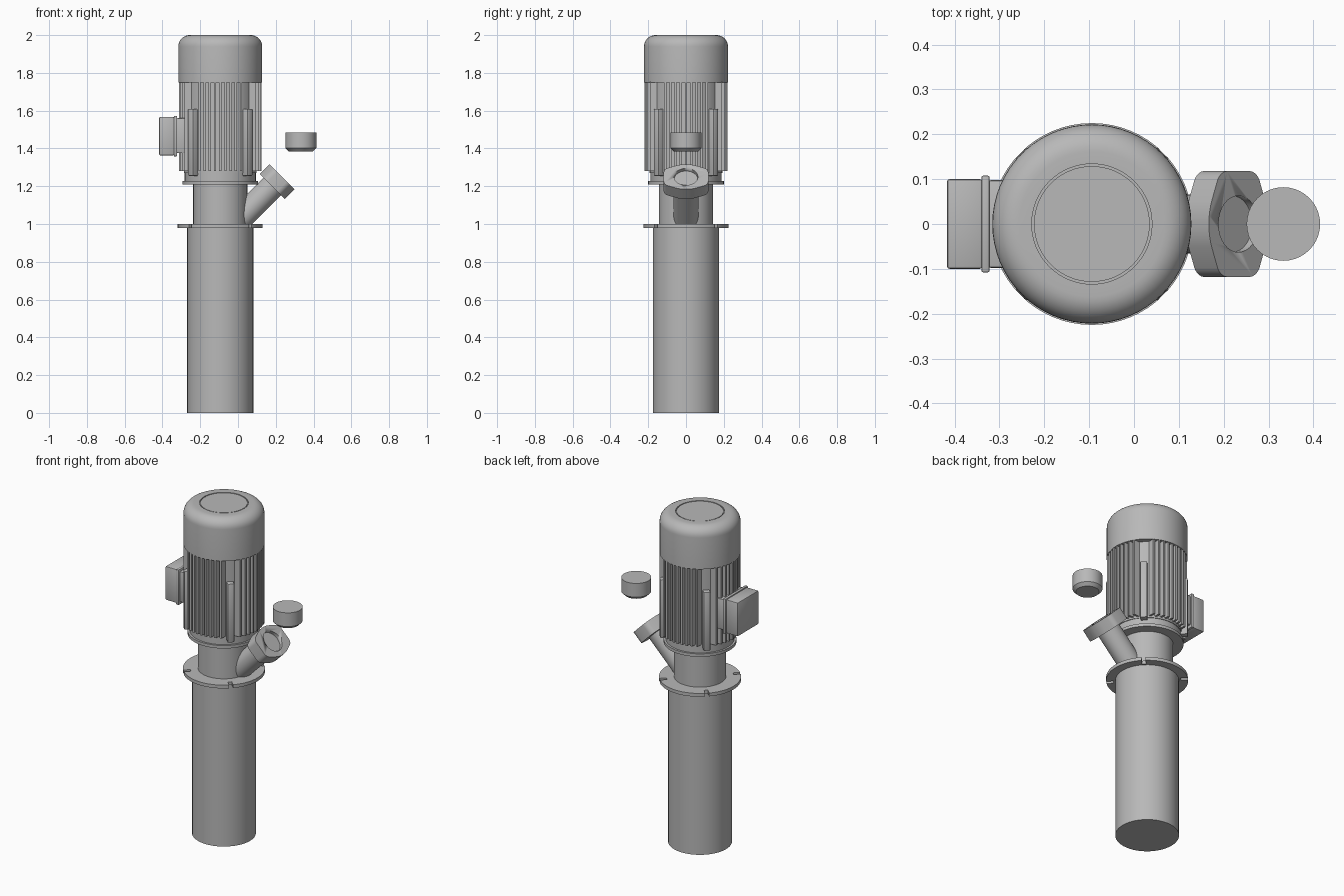
import bpy, bmesh
from math import radians, sin, cos, pi, sqrt
from mathutils import Matrix, Vector

cube = bpy.data.objects.get("Cube")
if cube:
    bpy.data.objects.remove(cube, do_unlink=True)

CX = -0.094  # pump axis

grey = bpy.data.materials.new("machine grey")
grey.use_nodes = True
grey.diffuse_color = (0.48, 0.48, 0.48, 1)
grey.node_tree.nodes["Principled BSDF"].inputs["Base Color"].default_value = (0.48, 0.48, 0.48, 1)


def finish(name, bm, matrix=Matrix(), smooth=True):
    bmesh.ops.recalc_face_normals(bm, faces=bm.faces)
    mesh = bpy.data.meshes.new(name)
    bm.to_mesh(mesh)
    bm.free()
    mesh.materials.append(grey)
    obj = bpy.data.objects.new(name, mesh)
    obj.matrix_world = matrix
    bpy.context.collection.objects.link(obj)
    if smooth:
        bpy.ops.object.select_all(action='DESELECT')
        obj.select_set(True)
        bpy.context.view_layer.objects.active = obj
        bpy.ops.object.shade_smooth_by_angle(angle=radians(30))
    return obj


def lathe(name, profile, matrix=Matrix.Translation((CX, 0, 0)), segments=48):
    """Revolve (radius, height) points, closing both ends with caps."""
    bm = bmesh.new()
    rings = [[bm.verts.new((r * cos(2 * pi * i / segments), r * sin(2 * pi * i / segments), z))
              for i in range(segments)] for r, z in profile]
    for low, high in zip(rings, rings[1:]):
        for i in range(segments):
            j = (i + 1) % segments
            bm.faces.new((low[i], low[j], high[j], high[i]))
    bm.faces.new(rings[0])
    bm.faces.new(rings[-1])
    return finish(name, bm, matrix)


def add_box(bm, low, high, matrix=Matrix()):
    low, high = Vector(low), Vector(high)
    place = Matrix.Translation((low + high) / 2) @ Matrix.Diagonal((*(high - low), 1))
    bmesh.ops.create_cube(bm, size=1, matrix=matrix @ place)


def box(name, low, high, bevel=0.006):
    bm = bmesh.new()
    add_box(bm, low, high)
    bmesh.ops.bevel(bm, geom=bm.edges[:], offset=bevel, segments=2, affect='EDGES', profile=0.5)
    return finish(name, bm)


def cut(obj, cutter):
    cutter.hide_render = True
    cutter.hide_viewport = True
    cutter.display_type = 'WIRE'
    mod = obj.modifiers.new("cut", 'BOOLEAN')
    mod.operation = 'DIFFERENCE'
    mod.solver = 'EXACT'
    mod.object = cutter


def turn(angle):
    return Matrix.Rotation(radians(angle), 4, 'Z')


axis = Matrix.Translation((CX, 0, 0))

# Immersed tube, mounting flange and neck
lathe("lower_tube", [(0.175, 0), (0.175, 0.98)])
mount = lathe("mounting_flange", [(0.225, 0.98), (0.225, 1.0)], segments=64)
lathe("neck", [(0.143, 1.0), (0.143, 1.21)])

# Four bolt slots in the mounting flange
bm = bmesh.new()
for k in range(4):
    add_box(bm, (0.185, -0.011, 0.95), (0.25, 0.011, 1.05), turn(45 + 90 * k))
cut(mount, finish("slot_cutter", bm, axis, False))

# Motor base and core
lathe("motor_flange", [(0.2, 1.21), (0.2, 1.228)])
lathe("motor_base", [(0.188, 1.228), (0.188, 1.27)])
lathe("motor_core", [(0.192, 1.27), (0.192, 1.76)])

# Cooling fins in four parallel groups
bm = bmesh.new()
for k in range(4):
    for i in range(-4, 5):
        off = i * 0.0275
        add_box(bm, (0.13, off - 0.006, 1.28), (sqrt(0.219 ** 2 - off ** 2), off + 0.006, 1.755), turn(90 * k))
finish("cooling_fins", bm, axis, False)

# Corner ribs and tie rods between the fin groups
bm = bmesh.new()
for k in range(4):
    add_box(bm, (0.15, -0.019, 1.255), (0.224, 0.019, 1.61), turn(45 + 90 * k))
bmesh.ops.bevel(bm, geom=bm.edges[:], offset=0.005, segments=2, affect='EDGES', profile=0.5)
finish("tie_rods", bm, axis)

# Fan cover with rounded shoulder and shallow round groove on top
shoulder = [(0.162 + 0.06 * cos(a), 1.94 + 0.06 * sin(a)) for a in (i * pi / 16 for i in range(9))]
lathe("fan_cover", [(0.205, 1.75), (0.222, 1.75)] + shoulder
      + [(0.134, 2.0), (0.134, 1.994), (0.129, 1.994), (0.129, 1.999)], segments=64)

# Terminal box on the right side
box("terminal_box_neck", (-0.325, -0.098, 1.375), (-0.26, 0.098, 1.56))
box("terminal_box_rim", (-0.34, -0.108, 1.358), (-0.322, 0.108, 1.572), 0.004)
box("terminal_box_lid", (-0.417, -0.1, 1.363), (-0.338, 0.1, 1.567))

# Slanted outlet pipe; local z runs along the pipe
outlet = Matrix.Translation((0.233, 0, 1.25)) @ Matrix.Rotation(radians(45), 4, 'Y')
pipe = lathe("outlet_pipe", [(0.066, -0.4), (0.066, -0.07)], outlet, 32)
bm = bmesh.new()
add_box(bm, (-0.5, -0.5, 0.5), (0.5, 0.5, 1.0))
cut(pipe, finish("pipe_cutter", bm, smooth=False))

# Outlet flange: rounded six-sided plate with a recessed mouth
bm = bmesh.new()
outline = [(0.093, 0.03), (0.058, 0.118), (-0.058, 0.118), (-0.093, 0.03)]
outline += [(x, -y) for x, y in reversed(outline)]
face = bm.faces.new([bm.verts.new((x, y, -0.073)) for x, y in outline])
bmesh.ops.bevel(bm, geom=bm.verts[:], offset=0.022, segments=4, affect='VERTICES', profile=0.5)
grown = bmesh.ops.extrude_face_region(bm, geom=bm.faces[:], use_keep_orig=True)
bmesh.ops.translate(bm, vec=(0, 0, 0.073),
                    verts=[g for g in grown["geom"] if isinstance(g, bmesh.types.BMVert)])
flange = finish("outlet_flange", bm, outlet)
cut(flange, lathe("mouth_cutter", [(0.063, -0.02), (0.063, 0.05)], outlet, 32))

# Separate plug with chamfered lower edge
lathe("plug", [(0.064, 1.384), (0.082, 1.402), (0.082, 1.485)], Matrix.Translation((0.333, 0, 0)), 40)
